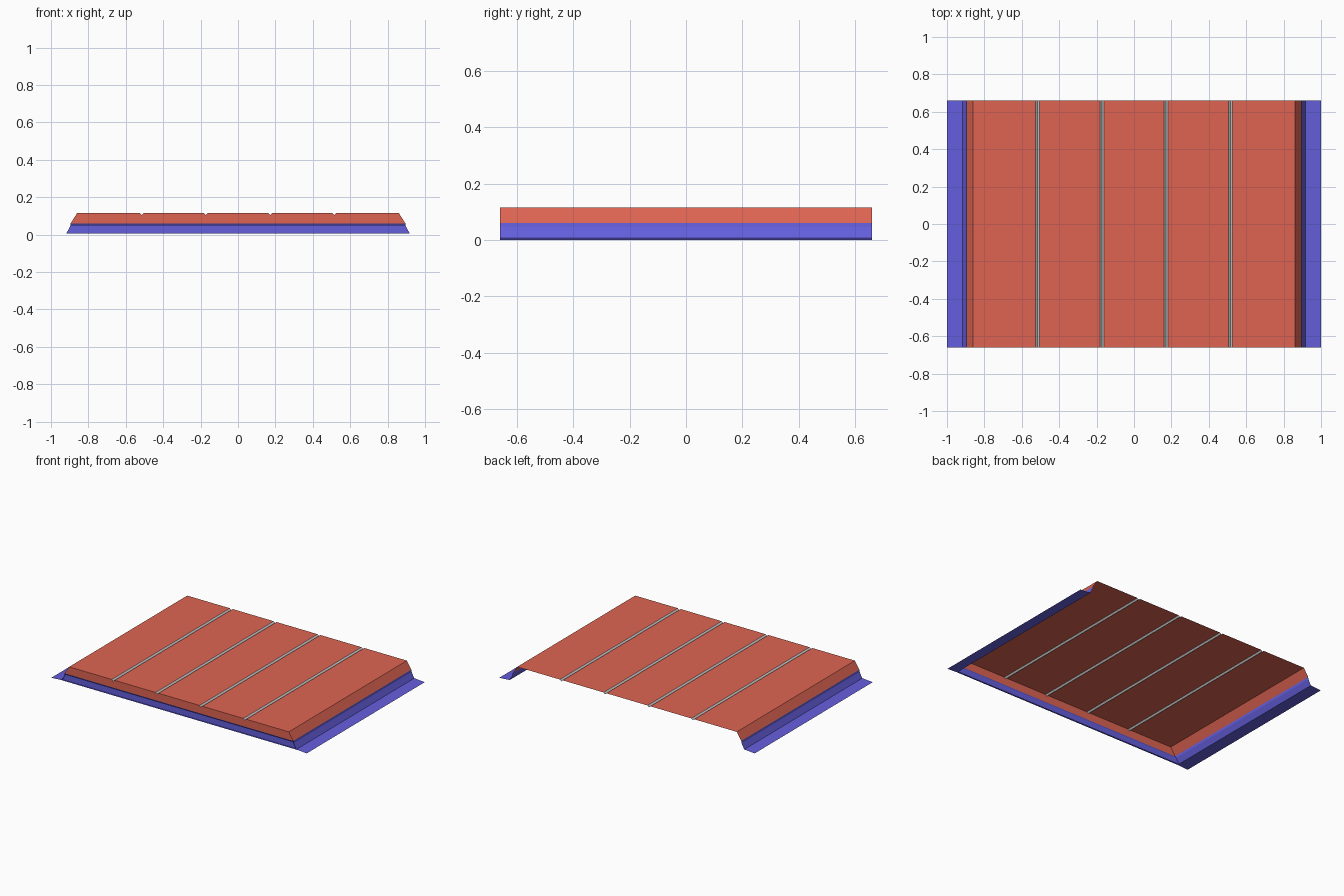
import bpy

if "Cube" in bpy.data.objects:
    bpy.data.objects.remove(bpy.data.objects["Cube"])

Y = 0.66          # half depth
TOP, RIM = 0.115, 0.06
GROOVES = [-0.515, -0.172, 0.172, 0.515]
GW = 0.011        # groove half width


def material(name, rgb):
    m = bpy.data.materials.new(name)
    m.diffuse_color = (*rgb, 1)
    m.use_nodes = True
    m.node_tree.nodes["Principled BSDF"].inputs["Base Color"].default_value = m.diffuse_color
    return m


def sheet(name, verts, faces, mat=None):
    me = bpy.data.meshes.new(name)
    me.from_pydata(verts, [], faces)
    me.update()
    ob = bpy.data.objects.new(name, me)
    bpy.context.collection.objects.link(ob)
    if mat:
        me.materials.append(mat)
    return ob


def sweep(name, profile, mat=None, y0=-Y, y1=Y):
    """Run an open x-z profile along y as a thin sheet."""
    n = len(profile)
    verts = [(x, y, z) for y in (y0, y1) for x, z in profile]
    faces = [(i, i + 1, n + i + 1, n + i) for i in range(n - 1)]
    return sheet(name, verts, faces, mat)


red = material("red_paint", (0.73, 0.127, 0.084))
blue = material("blue_paint", (0.127, 0.112, 0.71))

# Red deck boards between the grooves
edges = [-0.86] + [g + s * GW for g in GROOVES for s in (-1, 1)] + [0.86]
for i in range(0, len(edges), 2):
    sweep(f"deck_board_{i // 2 + 1}", [(edges[i], TOP), (edges[i + 1], TOP)], red)

# Grey V-shaped grooves
for i, g in enumerate(GROOVES):
    sweep(f"groove_{i + 1}", [(g - GW, TOP), (g, TOP - 0.01), (g + GW, TOP)])

# Red sloping sides
sweep("deck_side_left", [(-0.895, RIM), (-0.86, TOP)], red)
sweep("deck_side_right", [(0.86, TOP), (0.895, RIM)], red)

# Red front wall, notched at every groove
outline = [(-0.895, RIM), (0.895, RIM), (0.86, TOP)]
for g in reversed(GROOVES):
    outline += [(g + GW, TOP), (g, TOP - 0.01), (g - GW, TOP)]
outline.append((-0.86, TOP))
sheet("deck_front", [(x, -Y, z) for x, z in outline], [tuple(range(len(outline)))], red)

# Blue side skirts with outward flanges
skirt = [(0.895, RIM), (0.897, 0.045), (0.918, 0.006), (0.933, 0.005), (1.0, 0.0)]
sweep("skirt_right", skirt, blue)
sweep("skirt_left", [(-x, z) for x, z in reversed(skirt)], blue)

# Blue front skirt: undercut below the deck, wall, and small bottom lip
front = [(0.933, -Y, 0.005), (0.918, -0.65, 0.006), (0.897, -0.65, 0.045), (0.895, -Y, RIM)]
verts = [(s * x, y, z) for x, y, z in front for s in (-1, 1)]
sheet("skirt_front", verts, [(2 * i, 2 * i + 1, 2 * i + 3, 2 * i + 2) for i in range(3)], blue)
